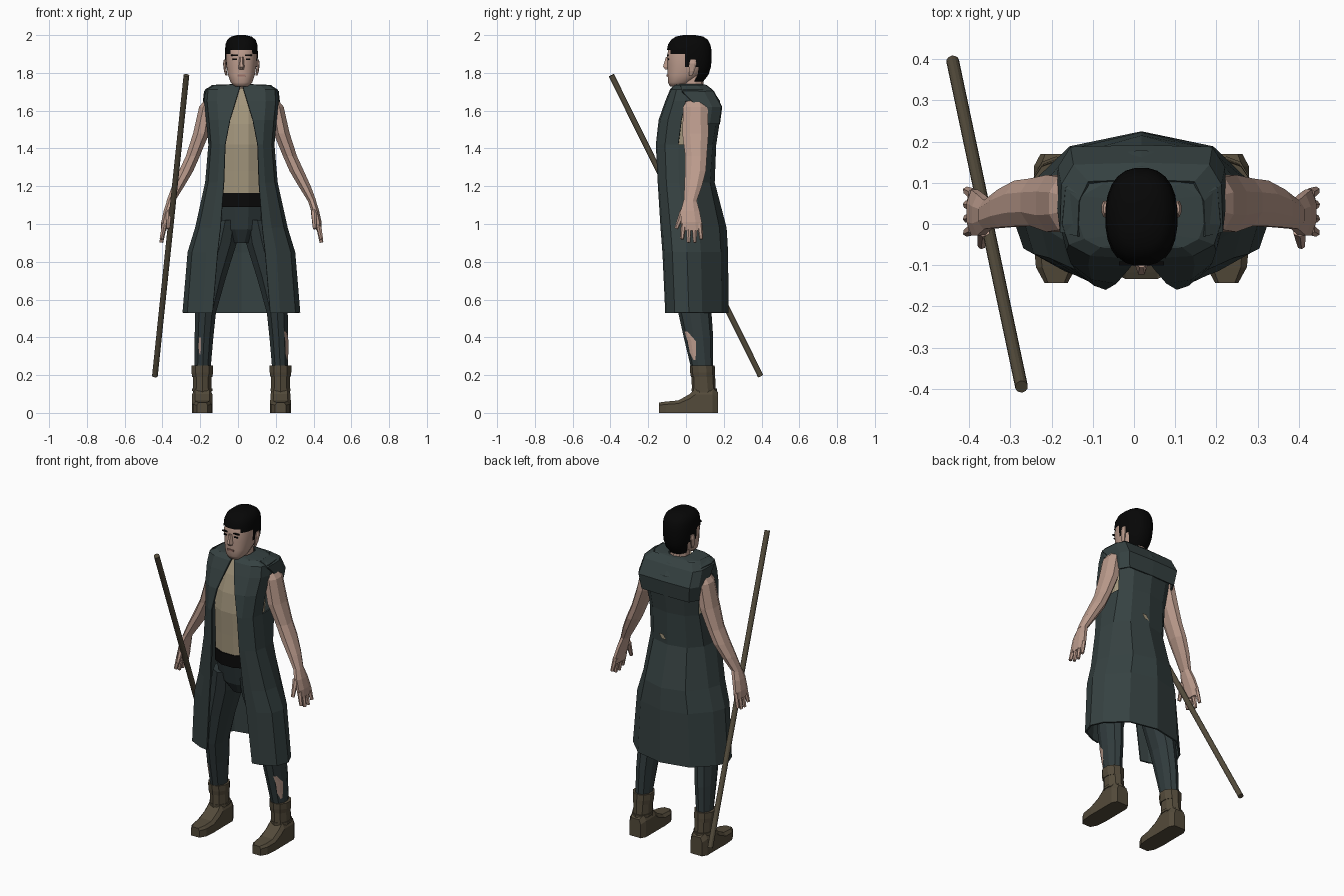
import bpy, bmesh, math
from mathutils import Vector

CX = 0.018  # the figure stands slightly off centre because of the staff

def mat(name, c):
    m = bpy.data.materials.new(name)
    m.diffuse_color = (*c, 1)
    return m

COAT = mat("dark_green_cloth", (0.036, 0.053, 0.053))
TROUSER = mat("trouser_cloth", (0.031, 0.045, 0.047))
SHIRT = mat("tan_shirt", (0.36, 0.30, 0.20))
SKIN = mat("skin", (0.50, 0.33, 0.265))
HAIR = mat("black_hair", (0.002, 0.002, 0.002))
BELT = mat("black_leather", (0.003, 0.003, 0.003))
BOOT = mat("brown_leather", (0.088, 0.070, 0.043))
WOOD = mat("staff_wood", (0.088, 0.072, 0.045))
LIP = mat("lip", (0.33, 0.17, 0.14))

def finish(name, bm, m, smooth=False, thick=0):
    bmesh.ops.recalc_face_normals(bm, faces=bm.faces)
    me = bpy.data.meshes.new(name)
    bm.to_mesh(me)
    bm.free()
    me.materials.append(m)
    for p in me.polygons:
        p.use_smooth = smooth
    o = bpy.data.objects.new(name, me)
    o.location.x = CX
    bpy.context.collection.objects.link(o)
    if thick:
        s = o.modifiers.new("thickness", 'SOLIDIFY')
        s.thickness, s.offset = thick, 0
    return o

def loft(name, rings, m, closed=True, smooth=False, thick=0, keep=None):
    """Skin a list of point rings; keep(face centre) drops unwanted faces."""
    bm = bmesh.new()
    rows = [[bm.verts.new(p) for p in r] for r in rings]
    n = len(rows[0])
    for a, b in zip(rows, rows[1:]):
        for i in range(n if closed else n - 1):
            j = (i + 1) % n
            bm.faces.new((a[i], a[j], b[j], b[i]))
    if closed and not thick:
        bm.faces.new(rows[0])
        bm.faces.new(rows[-1])
    if keep:
        bad = [f for f in bm.faces if not keep(f.calc_center_median())]
        bmesh.ops.delete(bm, geom=bad, context='FACES')
    return finish(name, bm, m, smooth, thick)

def ring(z, cx, cy, rx, ry, n=10, power=1.0):
    out = []
    for i in range(n):
        a = 2 * math.pi * (i + 0.5) / n
        c, s = math.cos(a), math.sin(a)
        out.append((cx + rx * math.copysign(abs(c) ** power, c),
                    cy + ry * math.copysign(abs(s) ** power, s), z))
    return out

def fb(rows, n, power=1.0):
    """Rings from (z, half width, front y, back y)."""
    return [ring(z, 0, (f + b) / 2, w, (b - f) / 2, n, power) for z, w, f, b in rows]

def box(name, c, size, m):
    bm = bmesh.new()
    bmesh.ops.create_cube(bm, size=1)
    for v in bm.verts:
        v.co = Vector(c) + Vector([a * b for a, b in zip(v.co, size)])
    return finish(name, bm, m)

def rod(name, a, b, r, m, n=8, r2=None):
    a, b = Vector(a), Vector(b)
    bm = bmesh.new()
    bmesh.ops.create_cone(bm, cap_ends=True, segments=n, radius1=r,
                          radius2=r if r2 is None else r2, depth=(b - a).length)
    q = (b - a).to_track_quat('Z', 'Y')
    for v in bm.verts:
        v.co = q @ v.co + (a + b) / 2
    return finish(name, bm, m)

# Head and neck
loft("head", fb([(1.728, .036, -.085, -.02), (1.75, .058, -.096, .03), (1.79, .072, -.098, .075),
                 (1.84, .08, -.099, .11), (1.89, .083, -.101, .122), (1.94, .079, -.092, .12),
                 (1.975, .06, -.065, .095), (1.985, .03, -.03, .06)], 20, .85), SKIN, smooth=True)
loft("neck", fb([(1.66, .065, -.03, .10), (1.72, .055, -.03, .095), (1.80, .05, -.04, .09)], 10), SKIN)

# Hair cap, cut along the hairline
loft("hair", fb([(1.755, .055, -.08, .092), (1.79, .074, -.09, .12), (1.83, .083, -.10, .132),
                 (1.87, .087, -.104, .137), (1.90, .088, -.105, .137), (1.92, .087, -.102, .136),
                 (1.95, .085, -.096, .130), (1.975, .076, -.08, .117), (1.992, .055, -.055, .092),
                 (2.0, .022, -.015, .05)], 24, .85),
     HAIR, smooth=True,
     keep=lambda c: c.z > 1.92 or (c.y > -.075 and c.z > 1.90) or (c.y > -.02 and c.z > 1.84) or c.y > .05)

# Face details
loft("nose", [[(-.012, -.098, 1.885), (.012, -.098, 1.885), (.004, -.106, 1.885), (-.004, -.106, 1.885)],
              [(-.017, -.095, 1.83), (.017, -.095, 1.83), (.008, -.122, 1.832), (-.008, -.122, 1.832)],
              [(-.014, -.095, 1.817), (.014, -.095, 1.817), (.006, -.110, 1.819), (-.006, -.110, 1.819)]], SKIN)
box("mouth", (0, -.098, 1.787), (.042, .008, .010), LIP)
for s in (1, -1):
    box("eyebrow", (s * .037, -.096, 1.893), (.036, .009, .007), HAIR)
    box("eye", (s * .035, -.095, 1.872), (.022, .008, .006), HAIR)
    loft("ear", [ring(1.785, s * .079, .025, .006, .010, 8), ring(1.81, s * .085, .03, .008, .016, 8),
                 ring(1.85, s * .089, .037, .009, .021, 8), ring(1.872, s * .087, .038, .006, .014, 8)], SKIN)

# Shirt, belt and hips
loft("shirt", fb([(1.15, .15, -.128, .12), (1.28, .148, -.132, .12), (1.42, .15, -.138, .125),
                  (1.53, .15, -.122, .13), (1.63, .14, -.09, .13), (1.72, .06, -.05, .09)], 12), SHIRT)
loft("belt", fb([(1.09, .152, -.134, .126), (1.165, .152, -.134, .126)], 12), BELT)
loft("hips", fb([(.90, .06, -.05, .12), (.97, .13, -.095, .145), (1.10, .15, -.126, .122)], 12), TROUSER)

# Open sleeveless long coat: z, opening half width, half width, front y, back y
coat_rows = [(.53, .152, .307, -.105, .22), (.85, .125, .28, -.12, .218), (.98, .11, .24, -.13, .21),
             (1.22, .092, .187, -.145, .147), (1.42, .085, .17, -.155, .155), (1.55, .06, .182, -.14, .175),
             (1.65, .03, .193, -.105, .175), (1.71, .012, .188, -.08, .135), (1.731, .006, .15, -.06, .105),
             (1.735, .004, .06, -.045, .09)]
def coat_ring(z, xo, w, f, b):
    d = b - f
    t = min(1, max(0, (z - 1.0) / .4))  # 0 on the skirt, 1 on the chest
    half = [(xo, f), (max(.66 * w, xo * 1.3), f + .03 * d), (.92 * w, f + .15 * d), (w, f + .37 * d),
            ((.90 + .06 * t) * w, b - (.42 - .19 * t) * d), ((.56 + .06 * t) * w, b - (.11 - .05 * t) * d)]
    return [(x, y, z) for x, y in half] + [(0, b, z)] + [(-x, y, z) for x, y in half[::-1]]
loft("long_coat", [coat_ring(*r) for r in coat_rows], COAT, closed=False, thick=.01,
     keep=lambda c: not (1.43 < c.z < 1.65 and abs(c.x) > .16 and 0 < c.y < .13))

# Small hole in the back of the coat, showing the shirt
loft("coat_tear", [[(x + .015, .1575, z), (x - .015, .1575, z)] for x, z in ((.02, 1.25), (.04, 1.28))],
     SHIRT, closed=False)

# Shoulder yoke over the upper back
def yoke_ring(z, w, y0, yb):
    half = [(w, y0), (w * .98, yb - .05), (w * .84, yb - .004)]
    return [(x, y, z) for x, y in half] + [(0, yb, z)] + [(-x, y, z) for x, y in half[::-1]]
loft("back_yoke", [yoke_ring(1.53, .187, .12, .175), yoke_ring(1.62, .202, .06, .187),
                   yoke_ring(1.70, .194, -.02, .145), yoke_ring(1.733, .152, -.03, .105)],
     COAT, closed=False, thick=.01)

# Legs: z, centre x, centre y, radii
leg_rows = [(.22, .206, .087, .044, .056), (.40, .198, .066, .052, .078), (.53, .19, .047, .058, .088),
            (.72, .157, .035, .080, .10), (.90, .110, .028, .09, .115), (1.02, .085, .015, .075, .12)]
def leg_at(z):
    for a, b in zip(leg_rows, leg_rows[1:]):
        if a[0] <= z <= b[0]:
            t = (z - a[0]) / (b[0] - a[0])
            return [p + (q - p) * t for p, q in zip(a, b)]

for s in (1, -1):
    loft("trouser_leg", [ring(z, s * x, y, rx, ry) for z, x, y, rx, ry in leg_rows], TROUSER)
    # Ripped patch showing skin on the shin: z, start and end angle
    rips = [(.28, -38, -28), (.32, -52, -18), (.38, -50, -12), (.43, -58, -40)] if s > 0 else \
           [(.31, -72, -66), (.35, -76, -58), (.40, -72, -62)]
    patch = []
    for z, a0, a1 in rips:
        _, x, y, rx, ry = leg_at(z)
        patch.append([(s * (x + 1.03 * rx * math.cos(math.radians(a))),
                       y + 1.03 * ry * math.sin(math.radians(a)), z) for a in (a0, (a0 + a1) / 2, a1)])
    loft("trouser_rip", patch, SKIN, closed=False)

    # Boots: foot lofted along y, shaft and cuff
    bx = s * .207
    foot = [(-.143, .028, .055), (-.105, .049, .06), (-.04, .055, .066), (.02, .054, .10),
            (.05, .054, .13), (.14, .054, .13), (.170, .038, .11)]
    loft("boot_foot", [[(bx - w, y, 0), (bx + w, y, 0), (bx + w, y, h * .75), (bx + w * .7, y, h),
                        (bx - w * .7, y, h), (bx - w, y, h * .75)] for y, w, h in foot], BOOT)
    loft("boot_shaft", [ring(.09, bx, .095, .052, .064), ring(.20, bx, .092, .052, .062)], BOOT)
    loft("boot_ankle_band", [ring(.115, bx, .096, .057, .068), ring(.13, bx, .096, .057, .068)], BOOT)
    loft("boot_cuff", [ring(.19, bx, .09, .056, .064), ring(.215, bx, .088, .060, .066),
                       ring(.25, bx, .086, .060, .066)], BOOT)

    # Bare arm
    arm = [(1.67, .165, .05, .02, .045), (1.62, .185, .05, .042, .070), (1.48, .213, .05, .046, .075),
           (1.36, .257, .053, .040, .062), (1.28, .293, .050, .041, .060), (1.20, .335, .038, .035, .050),
           (1.12, .375, .022, .024, .037)]
    loft("arm", [ring(z, s * x, y, rx, ry, 8) for z, x, y, rx, ry in arm], SKIN)
    # Hand with fingers and thumb
    loft("palm", [ring(1.13, s * .371, .022, .023, .036, 8), ring(1.07, s * .39, .022, .023, .054, 8),
                  ring(1.01, s * .405, .028, .021, .060, 8), ring(.965, s * .411, .03, .015, .058, 8)], SKIN)
    for i, tip in enumerate((.92, .902, .902, .92)):
        y = -.012 + i * .028
        rod("finger", (s * .407, y, 1.0), (s * .424, y + (i - 1.5) * .006, tip), .015, SKIN, 6, .010)
    rod("thumb", (s * .383, -.015, 1.07), (s * .388, -.052, .975), .017, SKIN, 6, .010)

# Walking staff
rod("staff", (-.273 - CX, -.395, 1.787), (-.440 - CX, .395, .195), .0155, WOOD, 12)
